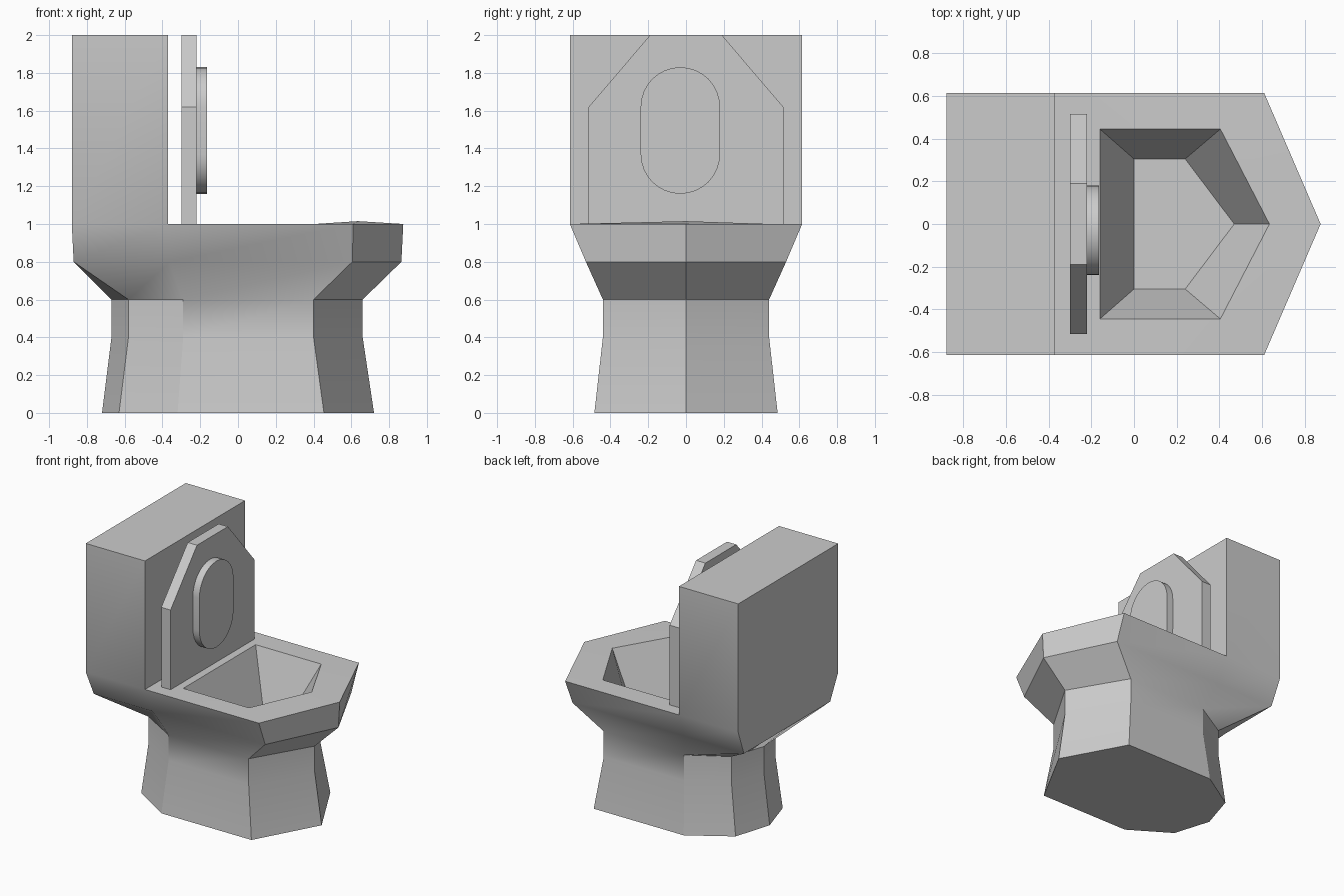
import bpy, bmesh, math

if "Cube" in bpy.data.objects:
    bpy.data.objects.remove(bpy.data.objects["Cube"])

GREY = (0.6, 0.6, 0.6, 1.0)
ceramic = bpy.data.materials.new("ceramic_grey")
ceramic.use_nodes = True
ceramic.diffuse_color = GREY
ceramic.node_tree.nodes["Principled BSDF"].inputs["Base Color"].default_value = GREY


def finish(bm, name):
    """Turn a bmesh into a smooth-shaded object with sharp creases."""
    bmesh.ops.recalc_face_normals(bm, faces=bm.faces[:])
    mesh = bpy.data.meshes.new(name)
    bm.to_mesh(mesh)
    bm.free()
    mesh.materials.append(ceramic)
    obj = bpy.data.objects.new(name, mesh)
    bpy.context.collection.objects.link(obj)
    bpy.ops.object.select_all(action='DESELECT')
    obj.select_set(True)
    bpy.context.view_layer.objects.active = obj
    bpy.ops.object.shade_smooth_by_angle(angle=math.radians(30))
    return obj


def ring(bm, z, half):
    """Closed ring from tip to back on the +y side, mirrored to the -y side."""
    pts = half + [(x, -y) for x, y in reversed(half) if y > 0]
    return [bm.verts.new((x, y, z)) for x, y in pts]


def bridge(bm, lower, upper):
    n = len(lower)
    for i in range(n):
        j = (i + 1) % n
        bm.faces.new((lower[i], lower[j], upper[j], upper[i]))


def plate(name, profile, x0, x1):
    """Extrude a (y, z) profile along x."""
    bm = bmesh.new()
    a, b = ([bm.verts.new((x, y, z)) for y, z in profile] for x in (x0, x1))
    bridge(bm, a, b)
    bm.faces.new(a)
    bm.faces.new(b)
    return finish(bm, name)


# Pedestal, bowl and tank as one body: stacked rings
neck = [(.66, 0), (.40, .44), (-.29, .44), (-.58, .27), (-.67, 0)]
foot = [(.72, 0), (.455, .485), (-.32, .485), (-.63, .29), (-.72, 0)]
belly = [(.865, 0), (.605, .53), (-.36, .53), (-.87, .53), (-.87, 0)]
rim = [(.875, 0), (.61, .615), (-.37, .615), (-.88, .615), (-.88, 0)]

bm = bmesh.new()
rings = [ring(bm, z, half) for z, half in
         ((0, foot), (.4, neck), (.6, neck), (.8, belly), (1, rim))]
bm.faces.new(rings[0])
for lower, upper in zip(rings, rings[1:]):
    bridge(bm, lower, upper)

# Rim top around the basin opening
edge = rings[-1]
outer = edge[:3] + edge[-2:]
mouth = ring(bm, 1, [(.635, 0), (.405, .445), (-.16, .445)])
mouth[0].co.z = 1.015
bridge(bm, outer, mouth)

# Basin walls and floor
basin = ring(bm, .62, [(.47, 0), (.24, .305), (0, .305)])
bridge(bm, mouth, basin)
bm.faces.new(basin)

# Tank rising from the rear of the rim
tank_base = edge[2:7]
tank_top = [bm.verts.new((v.co.x, v.co.y, 2)) for v in tank_base]
bridge(bm, tank_base, tank_top)
bm.faces.new(tank_top)
finish(bm, "toilet_body")

# Raised lid with clipped upper corners
plate("lid", [(-.515, 1), (.515, 1), (.515, 1.62), (.19, 2), (-.19, 2), (-.515, 1.62)],
      -.30, -.22)

# Rounded plaque on the lid
radius, low, high = .21, 1.37, 1.62
arc = []
for centre, start in ((high, 0), (low, math.pi)):
    for i in range(17):
        a = start + math.pi * i / 16
        arc.append((-.03 + radius * math.cos(a), centre + radius * math.sin(a)))
plate("lid_plaque", arc, -.22, -.165)
